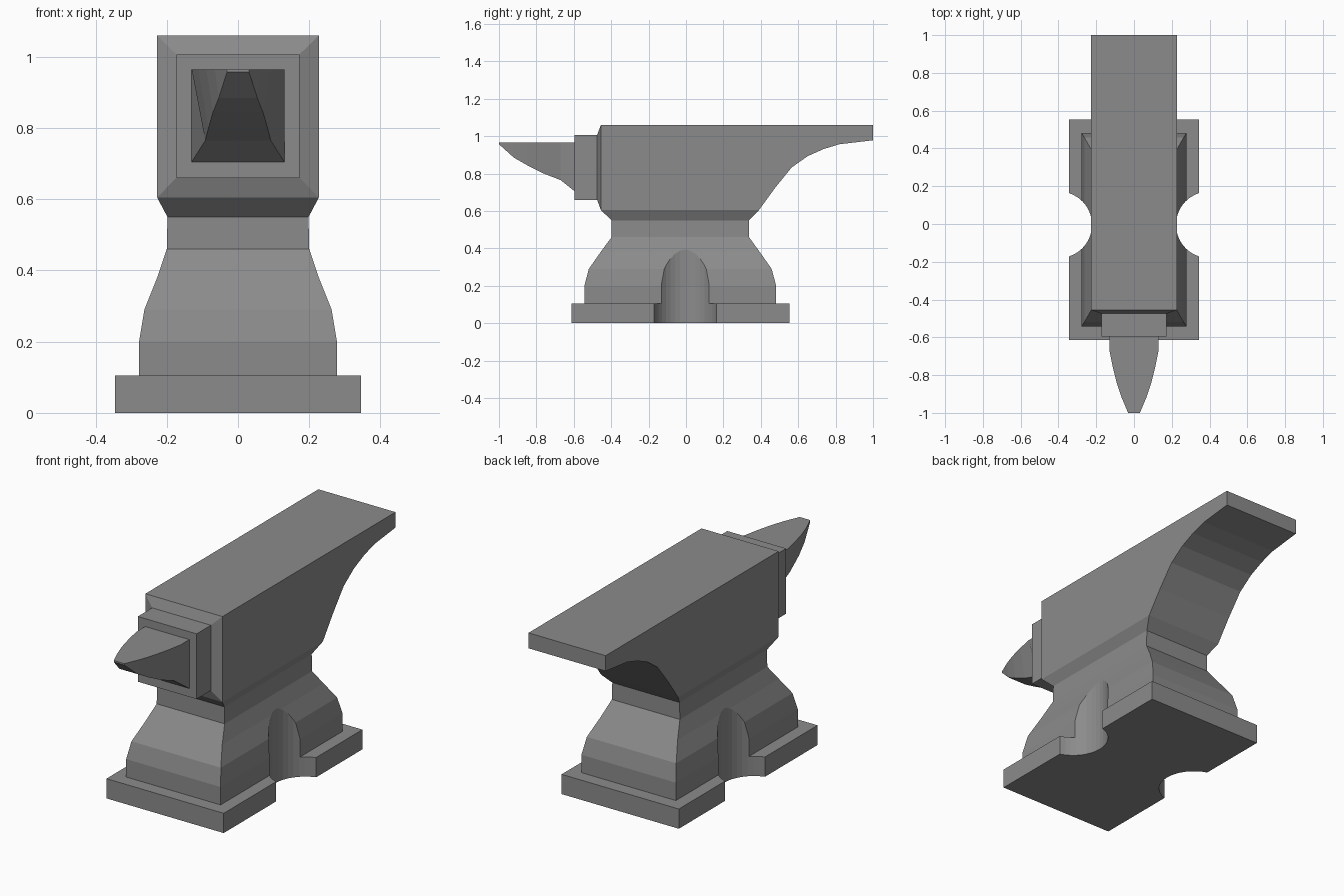
import bpy, bmesh

if "Cube" in bpy.data.objects:
    bpy.data.objects.remove(bpy.data.objects["Cube"])

# Dark iron colour shared by all parts
iron = bpy.data.materials.new("dark_iron")
iron.diffuse_color = (.26, .26, .26, 1)
iron.use_nodes = True
iron.node_tree.nodes["Principled BSDF"].inputs["Base Color"].default_value = iron.diffuse_color


def loft(name, rings, cap_start=True, cap_end=True, skip=()):
    """Skin matching rings of points; skip = ring edges left open."""
    bm = bmesh.new()
    vs = [[bm.verts.new(p) for p in ring] for ring in rings]
    n = len(vs[0])
    for a, b in zip(vs, vs[1:]):
        for i in range(n):
            if i not in skip:
                j = (i + 1) % n
                bm.faces.new((a[i], a[j], b[j], b[i]))
    if cap_start:
        bm.faces.new(vs[0][::-1])
    if cap_end:
        bm.faces.new(vs[-1])
    bmesh.ops.recalc_face_normals(bm, faces=bm.faces[:])
    me = bpy.data.meshes.new(name)
    bm.to_mesh(me)
    bm.free()
    me.materials.append(iron)
    ob = bpy.data.objects.new(name, me)
    bpy.context.collection.objects.link(ob)
    return ob


def level(z, w, y0, y1):
    return [(-w, y0, z), (w, y0, z), (w, y1, z), (-w, y1, z)]


def section(y, w_top, w_low, z0, z1):
    return [(-w_low, y, z0), (w_low, y, z0), (w_top, y, z1), (-w_top, y, z1)]


# Foot plate and waisted pedestal
pedestal = loft("pedestal", [level(*r) for r in (
    (0, .345, -.613, .553), (.105, .345, -.613, .553),
    (.105, .278, -.543, .482), (.2, .278, -.543, .482),
    (.29, .263, -.52, .458), (.38, .227, -.457, .395),
    (.46, .2, -.398, .337), (.55, .198, -.398, .337),
    (.605, .227, -.455, .39))])

# Round notches in both flanks
cutters = []
for side in (-1, 1):
    bpy.ops.mesh.primitive_cylinder_add(vertices=40, radius=.176, depth=.7,
                                        location=(side * .398, -.004, .15))
    cutter = bpy.context.object
    cutter.name = "notch_cutter"
    cutter.hide_render = True
    cutter.data.materials.append(iron)
    mod = pedestal.modifiers.new("notch", 'BOOLEAN')
    mod.operation = 'DIFFERENCE'
    mod.solver = 'EXACT'
    mod.object = cutter
    cutters.append(cutter)
bpy.context.view_layer.objects.active = pedestal
for mod in list(pedestal.modifiers):
    bpy.ops.object.modifier_apply(modifier=mod.name)
for cutter in cutters:
    bpy.data.objects.remove(cutter)

# Open the pedestal top where it meets the body
bm = bmesh.new()
bm.from_mesh(pedestal.data)
top = [f for f in bm.faces if all(v.co.z > .6 for v in f.verts)]
bmesh.ops.delete(bm, geom=top, context='FACES_ONLY')
bm.to_mesh(pedestal.data)
bm.free()

# Body with flat face and curved heel
side_profile = [(-.455, .605), (.39, .605), (.475, .722), (.565, .833),
                (.65, .893), (.735, .931), (.82, .957), (1, .978),
                (1, 1.06), (-.455, 1.06)]
loft("body", [[(x, y, z) for y, z in side_profile] for x in (-.227, .227)],
     skip=(0, len(side_profile) - 1))

# Chamfer and stepped block at the front
loft("front_block", [section(*r) for r in (
    (-.455, .227, .227, .605, 1.06), (-.475, .173, .173, .66, 1.007),
    (-.595, .173, .173, .66, 1.007), (-.595, .13, .13, .705, .965))],
    cap_start=False, cap_end=False)

# Tapering horn
loft("horn", [section(*r) for r in (
    (-.595, .13, .13, .705, .965), (-.67, .13, .092, .765, .965),
    (-.76, .112, .083, .8, .965), (-.85, .089, .07, .845, .965),
    (-.92, .065, .054, .885, .965), (-1, .031, .031, .957, .965))],
    cap_start=False)
